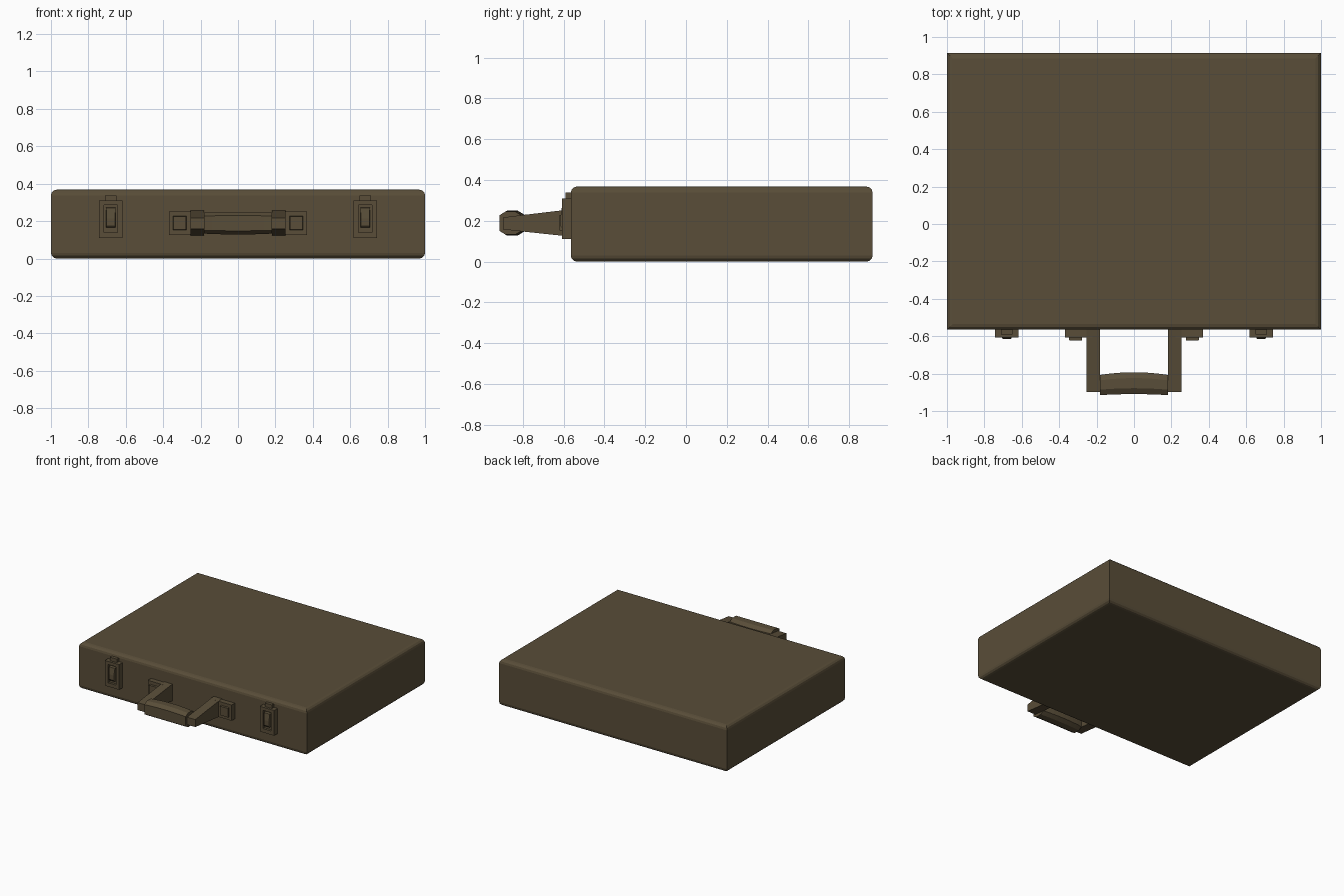
import bpy, bmesh, math

if "Cube" in bpy.data.objects:
    bpy.data.objects.remove(bpy.data.objects["Cube"])

leather = bpy.data.materials.new("brown_leather")
leather.diffuse_color = (0.10, 0.075, 0.04, 1)
leather.use_nodes = True
leather.node_tree.nodes["Principled BSDF"].inputs["Base Color"].default_value = leather.diffuse_color


def loft(name, rings):
    """Skin equal-length closed rings of points and cap both ends."""
    bm = bmesh.new()
    loops = [[bm.verts.new(p) for p in ring] for ring in rings]
    n = len(loops[0])
    for a, b in zip(loops, loops[1:]):
        for i in range(n):
            j = (i + 1) % n
            bm.faces.new((a[i], a[j], b[j], b[i]))
    bm.faces.new(loops[0])
    bm.faces.new(loops[-1])
    bmesh.ops.recalc_face_normals(bm, faces=bm.faces)
    me = bpy.data.meshes.new(name)
    bm.to_mesh(me)
    bm.free()
    me.materials.append(leather)
    ob = bpy.data.objects.new(name, me)
    bpy.context.collection.objects.link(ob)
    return ob


def rect_z(x0, x1, y0, y1, z):
    return [(x0, y0, z), (x1, y0, z), (x1, y1, z), (x0, y1, z)]


def rect_y(x, hw, z0, z1, y):
    return [(x - hw, y, z0), (x + hw, y, z0), (x + hw, y, z1), (x - hw, y, z1)]


FRONT, BACK, TOP = -0.565, 0.915, 0.368

# Case: top and bottom edges rounded, upright corners sharp
R, STEPS = 0.03, 3
rim = [(R * (1 - math.sin(a)), R * (1 - math.cos(a)))
       for a in (i * math.pi / 2 / STEPS for i in range(STEPS + 1))]
layers = rim + [(d, TOP - z) for d, z in reversed(rim)]
loft("case", [rect_z(-1 + d, 1 - d, FRONT + d, BACK - d, z) for d, z in layers])

for side, s in (("left", -1), ("right", 1)):
    # Latch: plate with a recessed window, lever inside, catch on top
    x = s * 0.68
    loft(f"{side}_latch_plate", [
        rect_y(x, 0.063, 0.11, 0.31, FRONT + 0.005),
        rect_y(x, 0.063, 0.11, 0.31, -0.608),
        rect_y(x, 0.036, 0.14, 0.285, -0.608),
        rect_y(x, 0.036, 0.14, 0.285, -0.59)])
    loft(f"{side}_latch_lever", [
        rect_y(x, 0.025, 0.165, 0.275, -0.585),
        rect_y(x, 0.025, 0.165, 0.27, -0.608),
        rect_y(x, 0.022, 0.175, 0.215, -0.616)])
    loft(f"{side}_latch_catch", [
        rect_y(x, 0.03, 0.30, 0.338, FRONT + 0.005),
        rect_y(x, 0.03, 0.30, 0.338, -0.59)])

    # Handle mount with raised square boss
    loft(f"{side}_handle_mount", [
        rect_y(s * 0.295, 0.073, 0.127, 0.252, FRONT + 0.005),
        rect_y(s * 0.295, 0.073, 0.127, 0.252, -0.606)])
    loft(f"{side}_handle_boss", [
        rect_y(s * 0.312, 0.036, 0.152, 0.227, -0.60),
        rect_y(s * 0.312, 0.034, 0.154, 0.225, -0.622)])

    # Tapered handle arm
    loft(f"{side}_handle_arm", [
        rect_y(s * 0.217, 0.036, 0.122, 0.257, FRONT + 0.005),
        rect_y(s * 0.217, 0.036, 0.158, 0.217, -0.897)])

# Grip: eight-sided bar, slightly bowed toward the case and fuller in the middle
section = [(-0.054, -0.038), (-0.025, -0.056), (0.025, -0.056), (0.054, -0.038),
           (0.054, 0.038), (0.025, 0.056), (-0.025, 0.056), (-0.054, 0.038)]
rings = []
for i in range(9):
    t = i / 4 - 1
    bulge = 1 - t * t
    k = 1 + 0.08 * bulge
    rings.append([(0.181 * t, -0.861 + 0.010 * bulge + y * k, 0.189 + z * k)
                  for y, z in section])
loft("handle_grip", rings)
